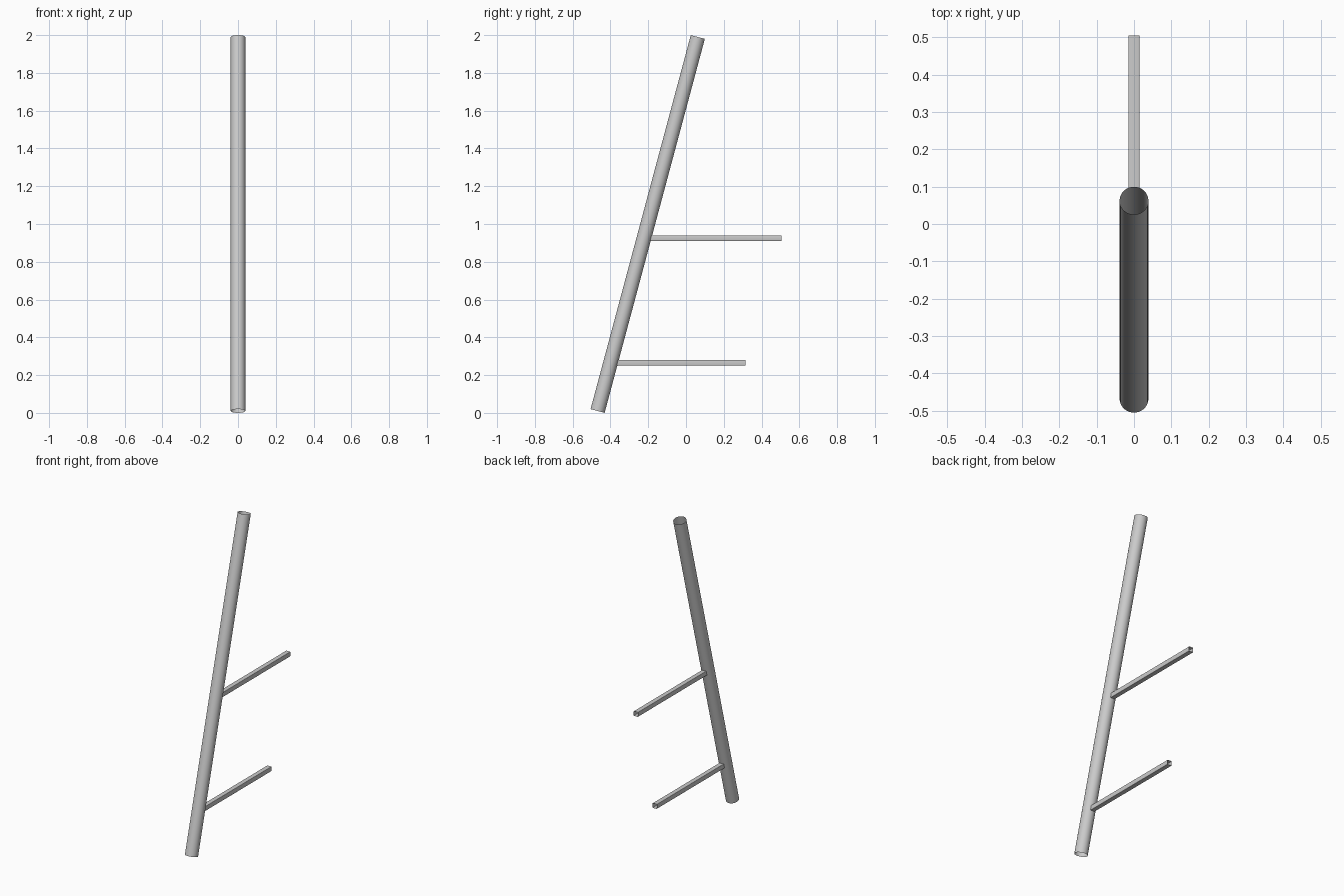
import bpy, bmesh, math
from mathutils import Vector

if "Cube" in bpy.data.objects:
    bpy.data.objects.remove(bpy.data.objects["Cube"])

TILT = math.radians(15)
SLOPE = math.tan(TILT)
R = 0.0385
BASE = Vector((0, -0.468, 0.01))      # pole axis, lower end
LENGTH = 1.98 / math.cos(TILT)


def open_tube(name, start, end):
    """Open sleeve between two matching rings of points."""
    bm = bmesh.new()
    a = [bm.verts.new(p) for p in start]
    b = [bm.verts.new(p) for p in end]
    n = len(a)
    for i in range(n):
        j = (i + 1) % n
        bm.faces.new((a[i], a[j], b[j], b[i]))
    bmesh.ops.recalc_face_normals(bm, faces=bm.faces)
    mesh = bpy.data.meshes.new(name)
    bm.to_mesh(mesh)
    bm.free()
    ob = bpy.data.objects.new(name, mesh)
    bpy.context.collection.objects.link(ob)
    bpy.context.view_layer.objects.active = ob
    ob.select_set(True)
    bpy.ops.object.shade_smooth_by_angle(angle=math.radians(35))
    ob.select_set(False)
    return ob


# Leaning round pole, open at both ends
axis = Vector((0, math.sin(TILT), math.cos(TILT)))
side = Vector((0, math.cos(TILT), -math.sin(TILT)))
ring = [BASE + Vector((R * math.cos(t), 0, 0)) + side * R * math.sin(t)
        for t in (2 * math.pi * i / 48 for i in range(48))]
open_tube("leaning_pole", ring, [p + axis * LENGTH for p in ring])


# Square arms with small rounded corners, coped to the pole surface
def arm(name, z, y_end, half=0.015, r=0.003):
    profile = []
    for k in range(4):
        q = math.pi / 2 * k
        cx = math.copysign(half - r, math.cos(q + math.pi / 4))
        cz = math.copysign(half - r, math.sin(q + math.pi / 4))
        for s in range(4):
            t = q + math.pi / 2 * s / 3
            profile.append((cx + r * math.cos(t), z + cz + r * math.sin(t)))

    def surface_y(x, h):
        return BASE.y + (h - BASE.z) * SLOPE + math.sqrt(R * R - x * x) / math.cos(TILT)

    open_tube(name, [(x, surface_y(x, h), h) for x, h in profile],
              [(x, y_end, h) for x, h in profile])


arm("upper_arm", 0.925, 0.505)
arm("lower_arm", 0.266, 0.315)
